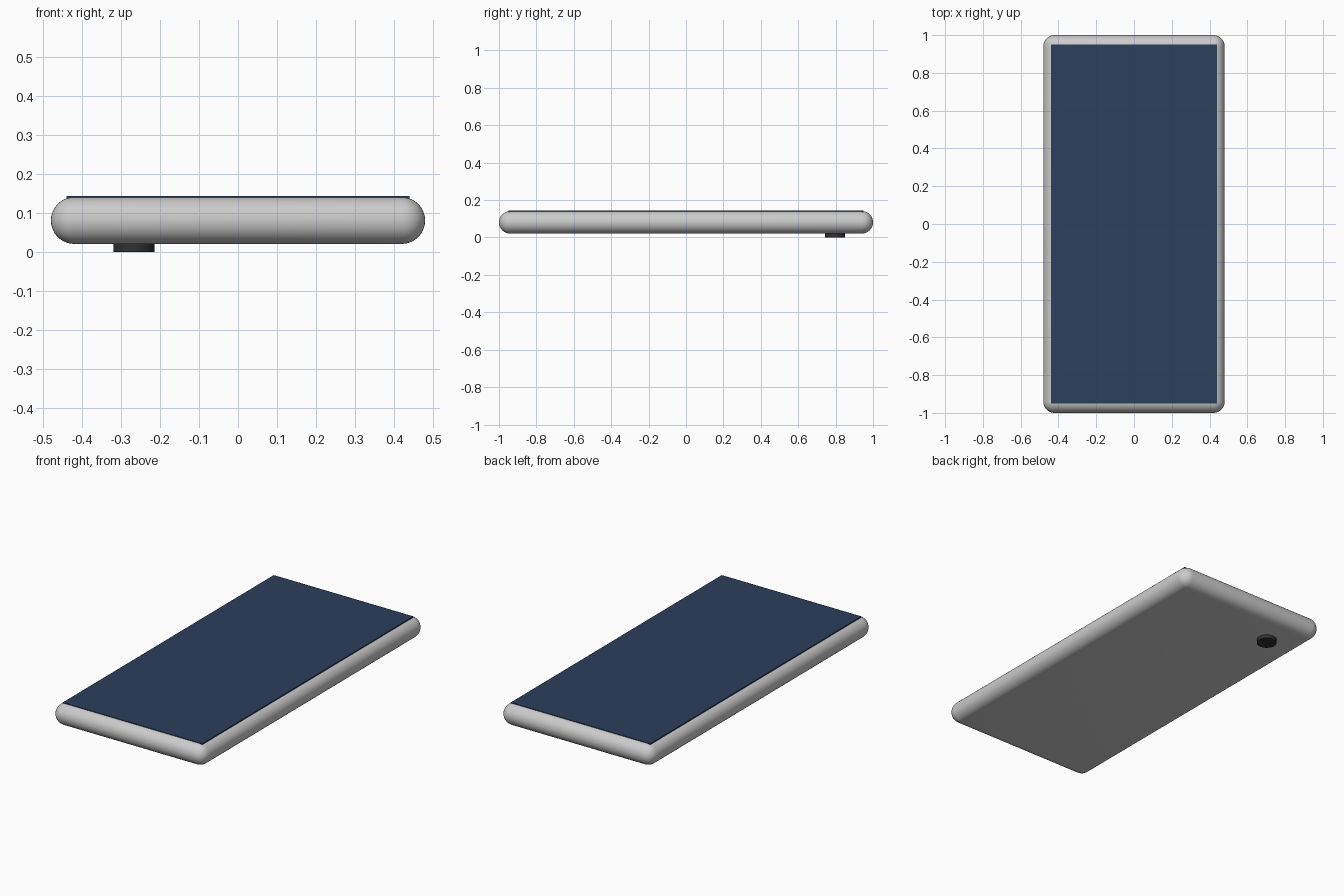
import bpy

if "Cube" in bpy.data.objects:
    bpy.data.objects.remove(bpy.data.objects["Cube"])


def colour(obj, name, rgb):
    mat = bpy.data.materials.new(name)
    mat.diffuse_color = (*rgb, 1)
    mat.use_nodes = True
    mat.node_tree.nodes["Principled BSDF"].inputs["Base Color"].default_value = mat.diffuse_color
    obj.data.materials.append(mat)


def box(name, size, location, bevel=0, segments=1):
    bpy.ops.mesh.primitive_cube_add(size=1, location=location)
    obj = bpy.context.object
    obj.name = name
    obj.scale = size
    bpy.ops.object.transform_apply(location=False, rotation=False, scale=True)
    if bevel:
        mod = obj.modifiers.new("rounding", "BEVEL")
        mod.width = bevel
        mod.segments = segments
        bpy.ops.object.modifier_apply(modifier=mod.name)
        bpy.ops.object.shade_smooth_by_angle()
    return obj


# Rounded phone body
box("body", (0.96, 2.0, 0.12), (0, 0, 0.081), bevel=0.0595, segments=10)

# Thin display panel on top
screen = box("screen", (0.88, 1.9, 0.007), (0, 0, 0.1405))
colour(screen, "screen_blue", (0.025, 0.05, 0.105))

# Round camera lens under the back
bpy.ops.mesh.primitive_cylinder_add(vertices=32, radius=0.053, depth=0.03,
                                    location=(-0.267, 0.797, 0.015))
lens = bpy.context.object
lens.name = "camera_lens"
bpy.ops.object.shade_smooth_by_angle()
colour(lens, "lens_black", (0.03, 0.03, 0.03))
